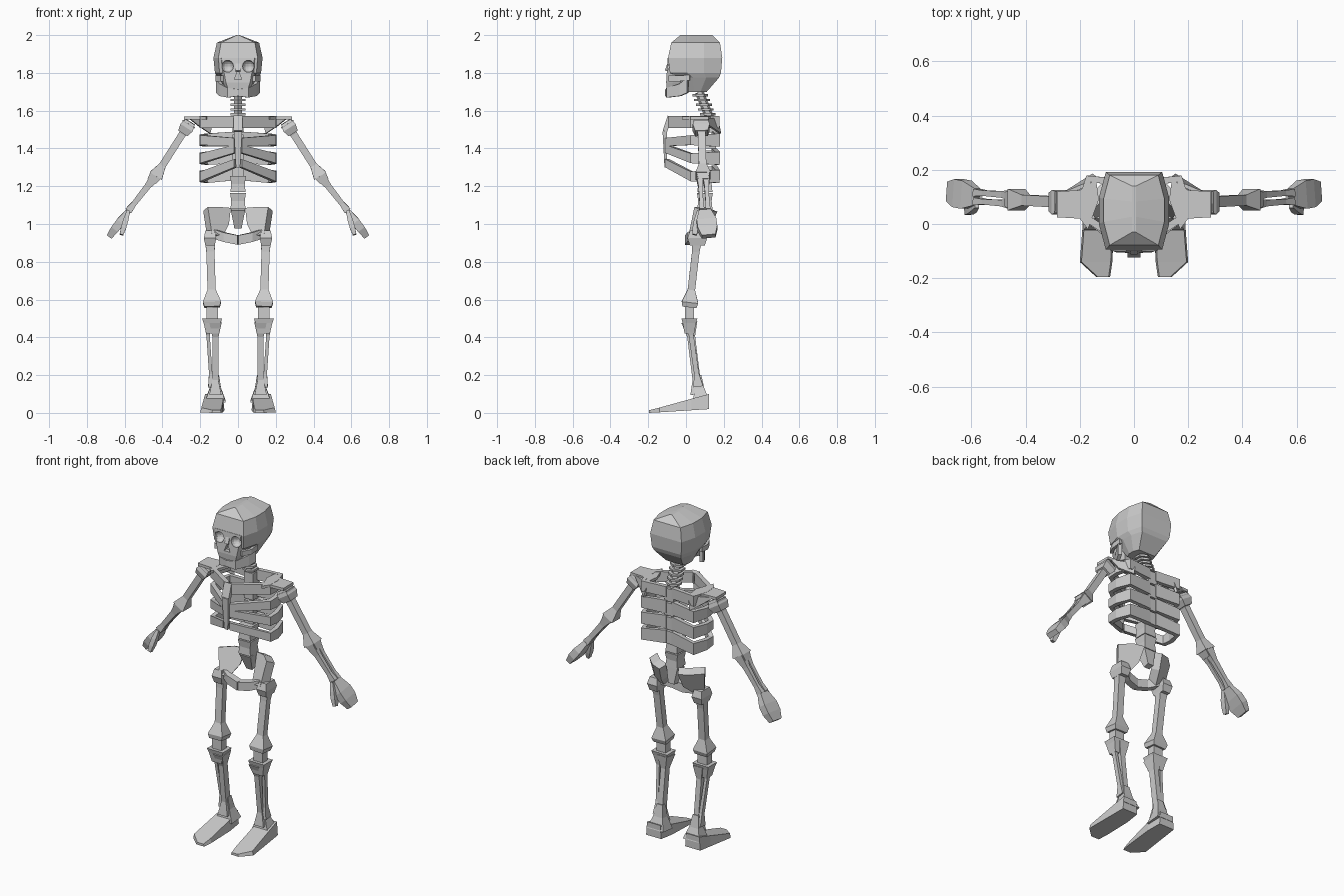
import bpy, bmesh, math
from mathutils import Vector

cube = bpy.data.objects.get("Cube")
if cube:
    bpy.data.objects.remove(cube, do_unlink=True)

GREY = (.6, .6, .6, 1)
bone_material = bpy.data.materials.new("bone grey")
bone_material.use_nodes = True
bone_material.diffuse_color = GREY
bone_material.node_tree.nodes["Principled BSDF"].inputs["Base Color"].default_value = GREY

# Bone outlines: (position along the bone, share of full width)
BOX = ((0, 1), (1, 1))
TAPER = ((0, 1), (1, .5))
SPOOL = ((0, .75), (.5, 1), (1, .75))
SHAFT = ((0, 1), (.2, .5), (.8, .5), (1, 1))
THIGH = ((0, .6), (.2, .45), (.75, .45), (.93, 1), (1, .85))
HAND = ((0, .6), (.4, 1), (.7, 1), (1, .7))


def finish(name, bm, mirror=False, thickness=0):
    bmesh.ops.recalc_face_normals(bm, faces=bm.faces)
    mesh = bpy.data.meshes.new(name)
    bm.to_mesh(mesh)
    bm.free()
    mesh.materials.append(bone_material)
    part = bpy.data.objects.new(name, mesh)
    bpy.context.scene.collection.objects.link(part)
    if thickness:
        solidify = part.modifiers.new("thickness", "SOLIDIFY")
        solidify.thickness = thickness
        solidify.offset = 0
    if mirror:
        part.modifiers.new("mirror", "MIRROR").use_mirror_merge = False
    return part


def loft(name, rings, mirror=False):
    """Skin a stack of equal rings and cap both ends."""
    bm = bmesh.new()
    rows = [[bm.verts.new(point) for point in ring] for ring in rings]
    for lower, upper in zip(rows, rows[1:]):
        for i in range(len(lower)):
            bm.faces.new((lower[i - 1], lower[i], upper[i], upper[i - 1]))
    bm.faces.new(rows[0])
    bm.faces.new(rows[-1])
    return finish(name, bm, mirror)


def bone(name, start, end, width, depth, outline=BOX, sides=4, mirror=True):
    """Straight bone between two points, with half width and half depth."""
    start, end = Vector(start), Vector(end)
    axis = (end - start).normalized()
    across = axis.cross(Vector((0, 1, 0))).normalized()
    through = across.cross(axis)
    grow = 1 / math.cos(math.pi / sides)
    angles = [(i + .5) * math.tau / sides for i in range(sides)]
    rings = []
    for along, share in outline:
        centre = start.lerp(end, along)
        rings.append([centre + grow * share * (across * width * math.cos(angle)
                                               + through * depth * math.sin(angle))
                      for angle in angles])
    return loft(name, rings, mirror)


def band(name, points, height, thickness, narrowing=0):
    """Upright strip through the middle points, narrower at its first end, mirrored."""
    bm = bmesh.new()
    rows = []
    for i, point in enumerate(points):
        share = 1 - narrowing * (1 - i / (len(points) - 1))
        half = Vector((0, 0, height * share / 2))
        rows.append((bm.verts.new(Vector(point) - half), bm.verts.new(Vector(point) + half)))
    for near, far in zip(rows, rows[1:]):
        bm.faces.new((near[0], far[0], far[1], near[1]))
    return finish(name, bm, True, thickness)


def plate(name, points, thickness):
    bm = bmesh.new()
    bm.faces.new([bm.verts.new(point) for point in points])
    return finish(name, bm, True, thickness)


def head_ring(z, front, back, width):
    """Boxy outline with bevelled corners."""
    third = (back - front) / 3
    half = [(0, front), (.8 * width, front), (width, front + third),
            (width, back - third), (.8 * width, back), (0, back)]
    return [(x, y, z) for x, y in half] + [(-x, y, z) for x, y in half[-2:0:-1]]


# Skull: braincase and face
cranium = loft("cranium", [
    head_ring(z=1.7, front=.01, back=.11, width=.07),
    head_ring(z=1.775, front=-.03, back=.175, width=.11),
    head_ring(z=1.8, front=-.085, back=.185, width=.122),
    head_ring(z=1.88, front=-.095, back=.192, width=.13),
    head_ring(z=1.96, front=-.078, back=.18, width=.112),
    head_ring(z=2, front=-.03, back=.14, width=.008)])
face = loft("face", [
    head_ring(z=1.7, front=-.1, back=-.02, width=.06),
    head_ring(z=1.75, front=-.105, back=0, width=.08),
    head_ring(z=1.88, front=-.097, back=0, width=.11)])

# Eye sockets and nose opening
cutters = []
for side in (-1, 1):
    bm = bmesh.new()
    bmesh.ops.create_uvsphere(bm, u_segments=12, v_segments=8, radius=.032)
    bmesh.ops.translate(bm, verts=bm.verts, vec=(side * .055, -.095, 1.835))
    cutters.append(finish("socket_cutter", bm))
cutters.append(loft("nose_cutter", [
    [(-.02, y, 1.765), (.02, y, 1.765), (0, y, 1.815)] for y in (-.14, -.08)]))
for part in (cranium, face):
    for cutter in cutters:
        cutter.hide_render = True
        cut = part.modifiers.new("cut", "BOOLEAN")
        cut.operation, cut.solver, cut.object = "DIFFERENCE", "EXACT", cutter
    bpy.context.view_layer.update()
    graph = bpy.context.evaluated_depsgraph_get()
    carved = bpy.data.meshes.new_from_object(part.evaluated_get(graph))
    part.modifiers.clear()
    part.data = carved
    carved.materials.clear()
    carved.materials.append(bone_material)
for cutter in cutters:
    bpy.data.objects.remove(cutter, do_unlink=True)

bone("nose_bridge", (0, -.09, 1.85), (0, -.105, 1.81), width=.012, depth=.008, mirror=False)
band("cheek_arches", [(.085, -.09, 1.77), (.11, -.04, 1.77), (.112, .02, 1.775)],
     height=.03, thickness=.016)
band("lower_jaw", [(0, -.1, 1.695), (.05, -.095, 1.695), (.09, -.03, 1.71), (.108, .01, 1.735)],
     height=.08, thickness=.02, narrowing=.55)

# Neck: leaning stack of thin discs around a core
neck_top, neck_base = Vector((0, .07, 1.7)), Vector((0, .13, 1.55))
bone("neck_core", neck_top, neck_base, width=.022, depth=.02, sides=6, mirror=False)
for i in range(5):
    disc = neck_top.lerp(neck_base, (i + .5) / 6)
    bone(f"neck_vertebra_{i + 1}", disc, disc - Vector((0, 0, .012)),
         width=.04, depth=.036, sides=6, mirror=False)

# Spine: upper back, waist and tail
for i in range(4):
    top = Vector((0, .13, 1.56 - i * .085))
    bone(f"back_vertebra_{i + 1}", top, top - Vector((0, 0, .075)),
         width=.03, depth=.03, mirror=False)
for i in range(2):
    top = Vector((0, .1, 1.255 - i * .09))
    bone(f"waist_vertebra_{i + 1}", top, top - Vector((0, 0, .085)),
         width=.042, depth=.042, outline=((0, 1), (.5, .85), (1, .95)), mirror=False)
bone("tail_bone", (0, .1, 1.08), (0, .125, .98), width=.038, depth=.035,
     outline=TAPER, mirror=False)

# Ribs: each pair runs from the breastbone round to the spine, lower ones climbing forward
for i, climb in enumerate((0, -.01, .05, .07)):
    z = 1.54 - i * .096
    front = -.1 if i else -.085
    band(f"ribs_{i + 1}", [(.012, front, z + climb), (.188, .03, z), (.19, .09, z),
                           (.168, .167, z), (.02, .15, z + i * .006)],
         height=.078 if i else .062, thickness=.028, narrowing=.45 if i else 0)
bone("breastbone_top", (0, -.085, 1.57), (0, -.112, 1.49), width=.024, depth=.012, mirror=False)
bone("breastbone", (0, -.112, 1.49), (0, -.108, 1.3), width=.022, depth=.012,
     outline=TAPER, mirror=False)

# Shoulders: flat top plates and blades
plate("shoulder_plates", [(x, y, 1.562) for x, y in (
    (.285, .025), (.285, .12), (.2, .125), (.14, .165), (.13, .09), (.17, -.02), (.2, .02))], .016)
plate("shoulder_blades", [(.26, .11, 1.56), (.13, .165, 1.56), (.15, .18, 1.48), (.21, .12, 1.52)],
      .014)

# Arms
shoulder, elbow = Vector((.26, .08, 1.53)), Vector((.435, .09, 1.255))
wrist, fingertip = Vector((.58, .1, 1.07)), Vector((.68, .12, .935))
bone("shoulder_joints", shoulder.lerp(elbow, -.04), shoulder.lerp(elbow, .18),
     width=.038, depth=.045, outline=SPOOL)
bone("upper_arms", shoulder, elbow, width=.038, depth=.04, outline=SHAFT)
bone("elbows", elbow.lerp(shoulder, .12), elbow.lerp(wrist, .16),
     width=.033, depth=.034, outline=SPOOL)
for place, shift in (("front", -.016), ("rear", .016)):
    offset = Vector((0, shift, 0))
    bone(f"{place}_forearm_bones", elbow + offset, wrist + offset,
         width=.028, depth=.02, outline=((0, 1), (.3, .6), (.8, .5), (1, .7)))
bone("hands", wrist, fingertip, width=.022, depth=.052, outline=HAND)
bone("thumbs", wrist - Vector((0, .03, 0)), (.617, .045, .943),
     width=.014, depth=.017, outline=HAND)

# Pelvis: hip wings joined by a low front arch
plate("hip_wings", [(.172, .065, 1.08), (.11, .125, 1.08), (.05, .145, 1.075),
                    (.06, .11, .99), (.09, .04, .93), (.15, .035, .935)], .052)
band("pelvis_arch", [(0, .015, .915), (.07, .025, .93), (.13, .06, .95)],
     height=.05, thickness=.04)

# Legs
up = Vector((0, 0, .04))
hip, knee, ankle = Vector((.148, .06, .925)), Vector((.137, .018, .52)), Vector((.12, .065, .1))
bone("hip_joints", hip + up, hip - up, width=.033, depth=.052, outline=SPOOL)
bone("thigh_bones", hip, knee + up, width=.048, depth=.044, outline=THIGH)
bone("knees", knee + up, knee - up, width=.031, depth=.024)
bone("shin_heads", knee - up / 2, knee - up * 2.5, width=.053, depth=.042,
     outline=((0, 1), (.3, .85), (1, .6)))
bone("shin_bones", knee - up - Vector((.018, 0, 0)), ankle, width=.032, depth=.042,
     outline=SHAFT)
bone("outer_shin_bones", knee - up + Vector((.026, 0, 0)), ankle + up + Vector((.02, 0, 0)),
     width=.018, depth=.026, outline=SHAFT)

# Feet: flared ankle and a wedge sloping down to the toes
bone("ankles", ankle + up * 2.5, ankle - up + Vector((0, .014, 0)), width=.055, depth=.045,
     outline=((0, .35), (.5, .55), (1, 1)))
loft("feet", [[(inner, y, sole), (outer, y, sole), (outer - .006, y, top), (inner + .006, y, top)]
              for y, inner, outer, sole, top in (
                  (.122, .08, .18, .02, .1), (.03, .072, .187, .014, .075),
                  (-.14, .08, .2, .003, .028), (-.195, .088, .14, 0, .014))], mirror=True)
